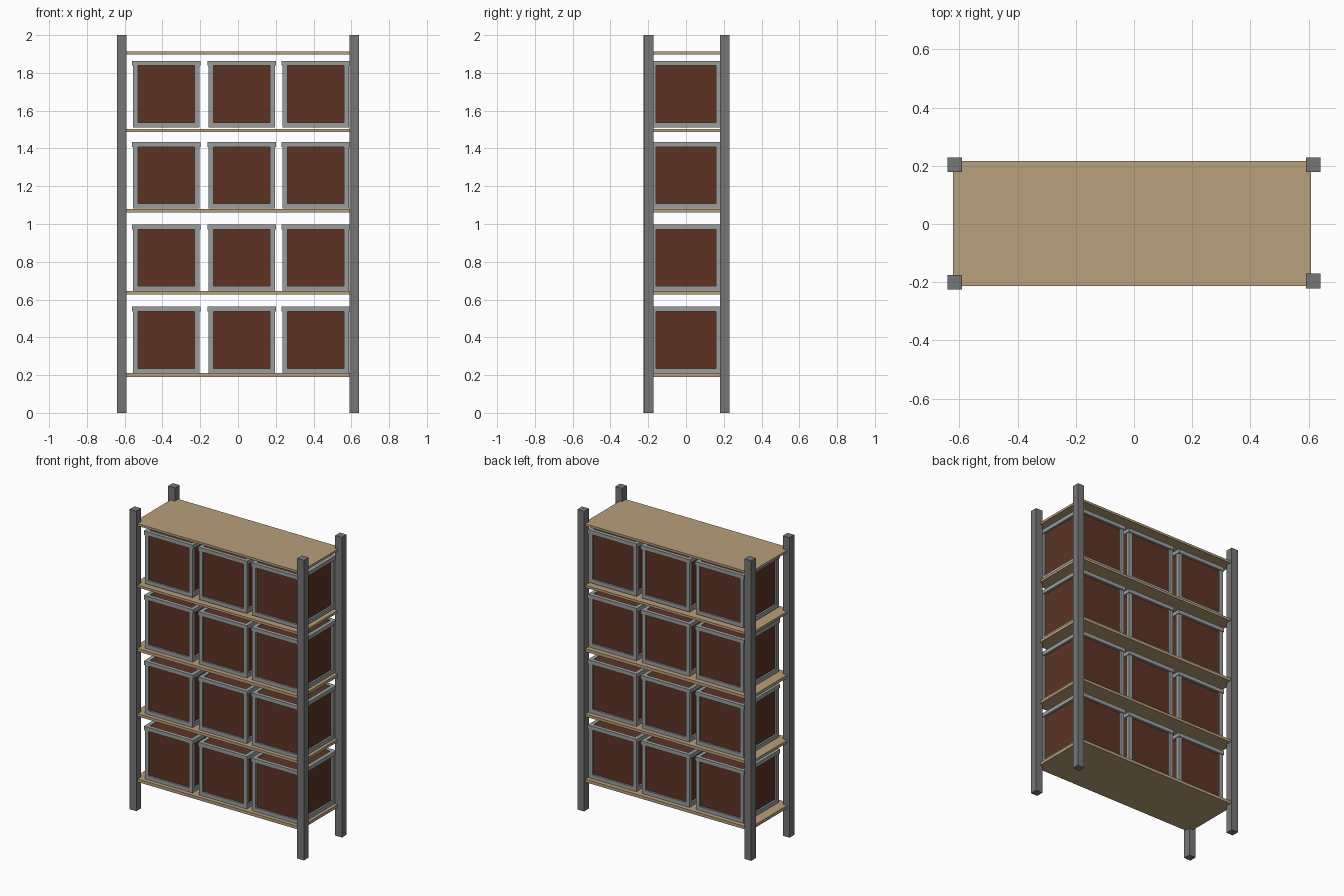
import bpy, bmesh
from mathutils import Matrix, Vector

if "Cube" in bpy.data.objects:
    bpy.data.objects.remove(bpy.data.objects["Cube"])


def material(name, rgb):
    m = bpy.data.materials.new(name)
    m.diffuse_color = (*rgb, 1)
    m.use_nodes = True
    m.node_tree.nodes["Principled BSDF"].inputs["Base Color"].default_value = m.diffuse_color
    return m


STEEL = material("dark grey steel", (0.18, 0.18, 0.18))
TRIM = material("light grey trim", (0.33, 0.34, 0.34))
WOOD = material("light wood", (0.48, 0.35, 0.20))
BROWN = material("brown panel", (0.107, 0.034, 0.017))


def add_boxes(name, boxes, mat):
    """One object from a list of (low corner, high corner) boxes."""
    bm = bmesh.new()
    for lo, hi in boxes:
        lo, hi = Vector(lo), Vector(hi)
        size = Matrix.Diagonal((*(hi - lo), 1))
        bmesh.ops.create_cube(bm, size=1, matrix=Matrix.Translation((lo + hi) / 2) @ size)
    mesh = bpy.data.meshes.new(name)
    bm.to_mesh(mesh)
    bm.free()
    mesh.materials.append(mat)
    ob = bpy.data.objects.new(name, mesh)
    bpy.context.collection.objects.link(ob)
    return ob


# Corner posts
P = 0.025
for name, x, y in (("front_left_post", -0.616, -0.200), ("front_right_post", 0.616, -0.196),
                   ("back_left_post", -0.616, 0.204), ("back_right_post", 0.616, 0.204)):
    add_boxes(name, [((x - P, y - P, 0), (x + P, y + P, 2))], STEEL)

# Shelf boards: bottom and top heights
for i, (z0, z1) in enumerate(((0.19, 0.21), (0.627, 0.645), (1.06, 1.08),
                              (1.487, 1.503), (1.897, 1.912))):
    add_boxes(f"shelf_{i + 1}", [((-0.623, -0.213, z0), (0.608, 0.216, z1))], WOOD)

# Crates: brown body held in a grey frame of posts and rails
W, D, H, T = 0.176, 0.186, 0.352, 0.026      # half width, half depth, height, bar


def rails(x, z0, z1, w, d):
    """Rectangular ring of four bars."""
    out = []
    for s in (-1, 1):
        ya, yb = sorted((s * d, s * (d - T)))
        out.append(((x - w, ya, z0), (x + w, yb, z1)))
        xa, xb = sorted((s * w, s * (w - T)))
        out.append(((x + xa, -d + T, z0), (x + xb, d - T, z1)))
    return out


for row, z in enumerate((0.21, 0.645, 1.082, 1.512)):
    for col, x in enumerate((-0.380, 0.019, 0.411)):
        tag = f"{row + 1}_{col + 1}"
        bars = rails(x, z, z + T, W, D)                                   # bottom rails
        bars += rails(x, z + H - T, z + H, W + 0.005, D + 0.005)          # top rails
        for sx in (-1, 1):                                                # corner bars
            for sy in (-1, 1):
                xa, xb = sorted((sx * W, sx * (W - T)))
                ya, yb = sorted((sy * D, sy * (D - T)))
                bars.append(((x + xa, ya, z + T), (x + xb, yb, z + H - T)))
        add_boxes("crate_frame_" + tag, bars, TRIM)
        r = 0.012                                                         # panel recess
        add_boxes("crate_panel_" + tag,
                  [((x - W + r, -D + r, z + 0.005), (x + W - r, D - r, z + H - 0.004))], BROWN)
